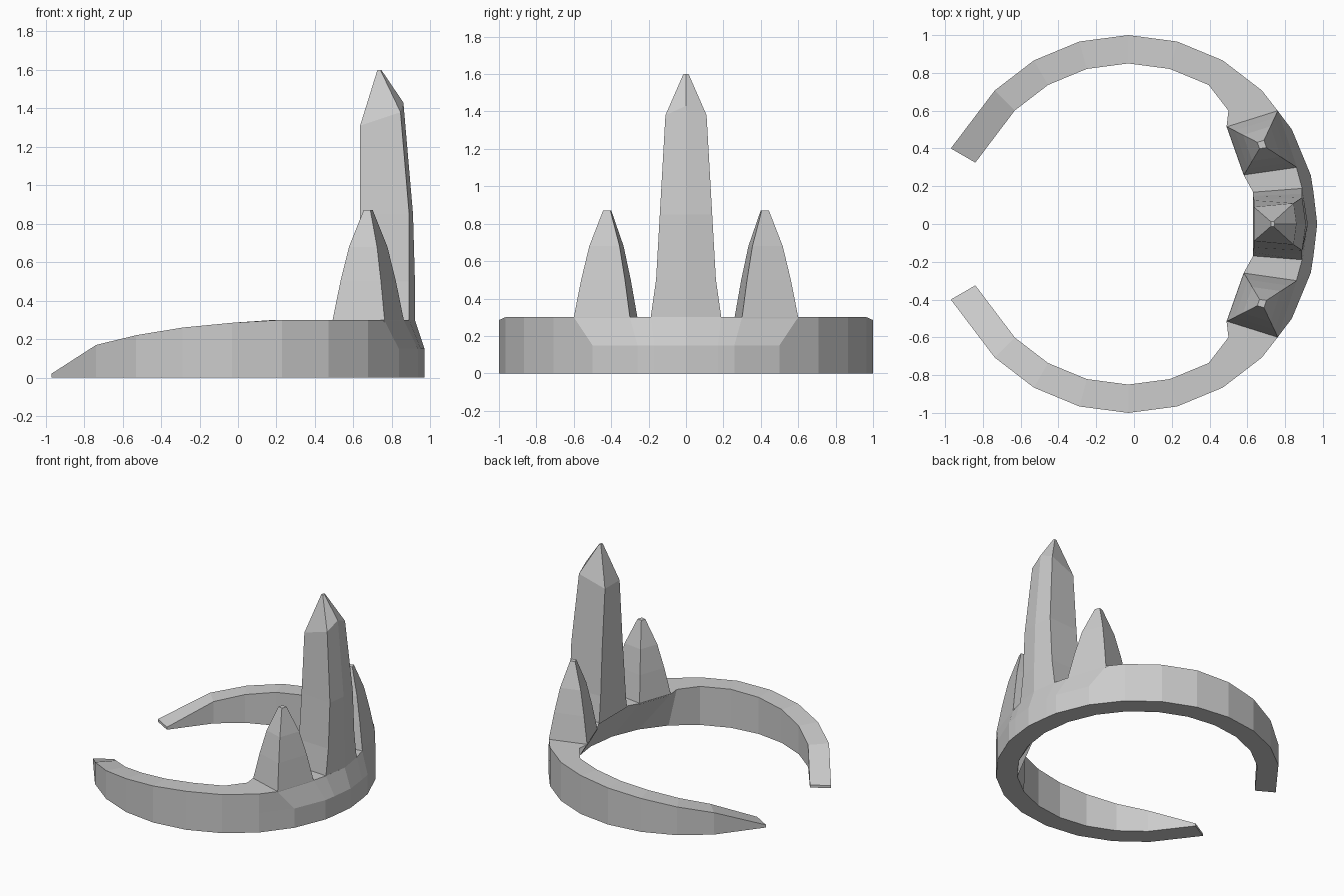
import bpy
from math import cos, sin, radians

if "Cube" in bpy.data.objects:
    bpy.data.objects.remove(bpy.data.objects["Cube"])

CX = -0.03  # centre of the band's circle


def loft(name, rings):
    """Skin equal-length closed rings of points and cap both ends."""
    n = len(rings[0])
    verts = [p for ring in rings for p in ring]
    faces = [(i * n + j, i * n + (j + 1) % n, (i + 1) * n + (j + 1) % n, (i + 1) * n + j)
             for i in range(len(rings) - 1) for j in range(n)]
    faces += [tuple(reversed(range(n))), tuple(range(len(verts) - n, len(verts)))]
    mesh = bpy.data.meshes.new(name)
    mesh.from_pydata(verts, [], faces)
    obj = bpy.data.objects.new(name, mesh)
    bpy.context.collection.objects.link(obj)
    bpy.context.view_layer.objects.active = obj
    bpy.ops.object.mode_set(mode='EDIT')
    bpy.ops.mesh.select_all(action='SELECT')
    bpy.ops.mesh.normals_make_consistent(inside=False)
    bpy.ops.object.mode_set(mode='OBJECT')
    return obj


def polar(r, deg):
    return (CX + r * cos(radians(deg)), r * sin(radians(deg)))


def section(outer, inner, h, top_outer=None, top_inner=None):
    """Band cross-section: bottom inner, bottom outer, mid outer, top outer, top inner."""
    to, ti = top_outer or outer, top_inner or inner
    return [(*inner, 0), (*outer, 0), (*outer, h / 2), (*to, h), (*ti, h)]


# Open band: tapered tip, regular arc, then the widened front that carries the spikes
half = [section((-0.97, 0.40), (-0.84, 0.325), 0.02)]
for deg, h in ((135, .17), (120, .22), (105, .26), (90, .285), (75, .3), (60, .3)):
    half.append(section(polar(1, deg), polar(.85, deg), h))
half += [
    section(polar(1, 45), polar(.85, 45), .3, None, (.50, .60)),
    section(polar(1, 30), polar(.85, 30), .3, (.76, .60), (.49, .515)),
    section(polar(1, 15), polar(.85, 15), .3, (.86, .30), (.58, .26)),
    section((.95, .17), (.80, .145), .3, (.89, .19), (.63, .17)),
]
front = section((.97, 0), (.82, 0), .3, (.92, 0), (.63, 0))
mirrored = [[(x, -y, z) for x, y, z in s] for s in reversed(half)]
loft("band", half + [front] + mirrored)

# Side spikes: four-sided, tapering in three steps to a small flat tip
base = [(.49, .515), (.76, .60), (.86, .30), (.58, .26)]
bx, by, tx, ty = .675, .42, .677, .42
for name, side in (("spike_back", 1), ("spike_front", -1)):
    rings = []
    for z, s in ((.29, 1), (.3, 1), (.5, .78), (.68, .54), (.87, .13)):
        rings.append([(tx + (x - bx) * s, side * (ty + (y - by) * s), z) for x, y in base])
    loft(name, rings)

# Tall centre spike: five-sided with a ridge facing outwards
# each level: inner (x, y, z), outer corner (x, y, z), ridge (x, z)
levels = [
    ((.63, .17, .29), (.89, .19, .29), (.92, .29)),
    ((.63, .15, .50), (.89, .16, .50), (.92, .50)),
    ((.635, .125, .85), (.89, .14, .85), (.91, .85)),
    ((.635, .09, 1.31), (.845, .11, 1.38), (.86, 1.43)),
    ((.725, .012, 1.6), (.74, .014, 1.6), (.745, 1.6)),
]
loft("spike_centre", [[a, b, (r[0], 0, r[1]), (b[0], -b[1], b[2]), (a[0], -a[1], a[2])]
                      for a, b, r in levels])
